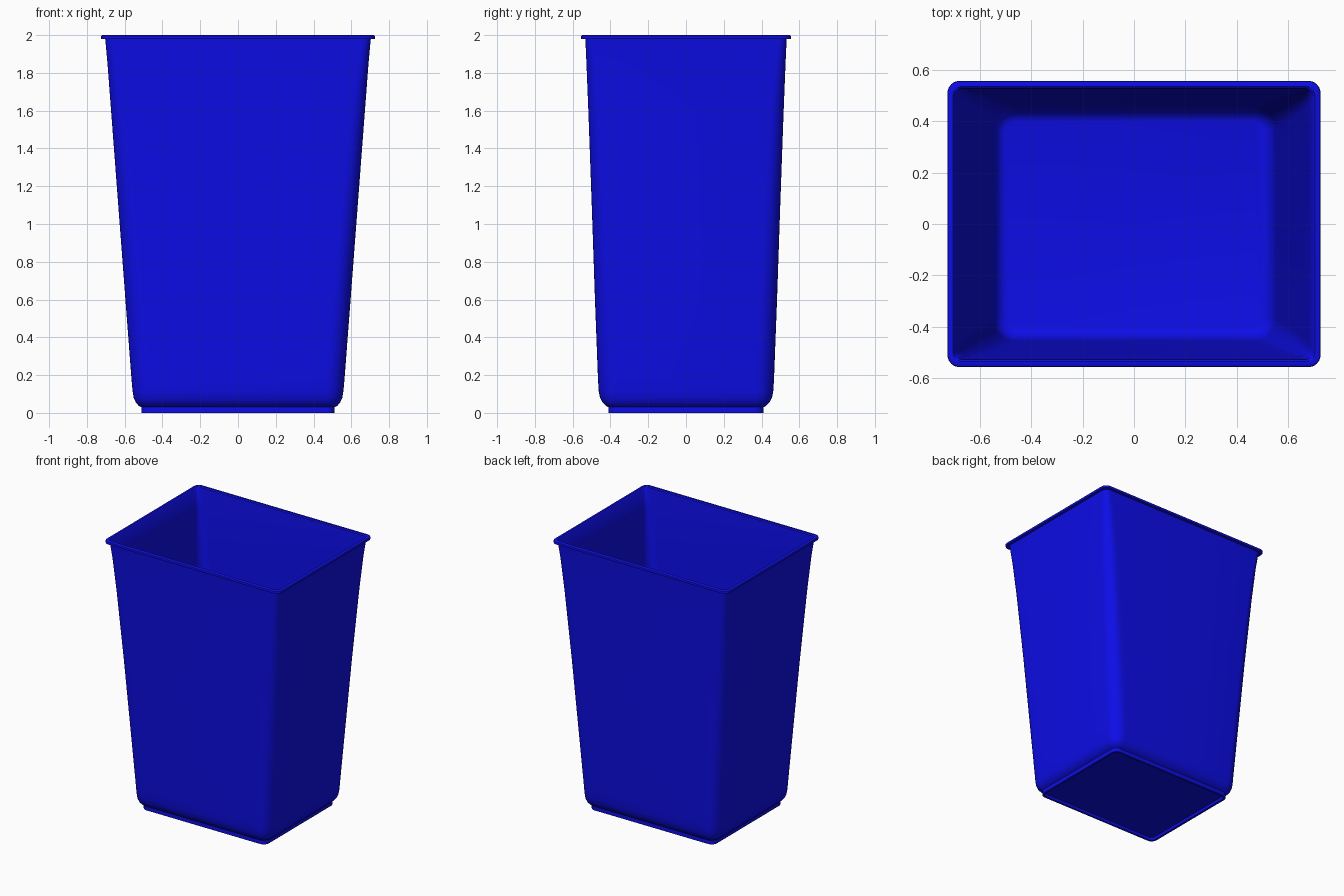
import bpy, bmesh, math

SEG = 8  # segments per rounded corner

# (half width, half depth, z, corner radius) from underside, up outside, down inside
RINGS = [
    # recessed underside and foot ring
    (0.495, 0.395, 0.022, 0.030), (0.495, 0.395, 0.0, 0.030),
    (0.512, 0.410, 0.0, 0.045), (0.512, 0.410, 0.030, 0.045),
    # rounded lower edge of the body
    (0.526, 0.425, 0.038, 0.058), (0.541, 0.442, 0.055, 0.073),
    (0.552, 0.455, 0.080, 0.085), (0.558, 0.462, 0.115, 0.093),
    (0.564, 0.466, 0.180, 0.098),
    # tapered wall
    (0.596, 0.482, 0.6, 0.095), (0.634, 0.499, 1.1, 0.088),
    (0.672, 0.517, 1.6, 0.072), (0.691, 0.527, 1.85, 0.055),
    (0.703, 0.533, 1.980, 0.040),
    # rim
    (0.724, 0.555, 1.980, 0.045), (0.726, 0.557, 1.988, 0.047),
    (0.724, 0.555, 1.996, 0.045), (0.718, 0.549, 2.0, 0.040),
    (0.704, 0.535, 2.0, 0.036), (0.698, 0.528, 1.993, 0.034),
    # inside wall
    (0.681, 0.517, 1.85, 0.045), (0.662, 0.507, 1.6, 0.062),
    (0.624, 0.489, 1.1, 0.078), (0.586, 0.472, 0.6, 0.085),
    (0.554, 0.456, 0.180, 0.088), (0.548, 0.452, 0.115, 0.083),
    (0.542, 0.445, 0.085, 0.077), (0.531, 0.432, 0.062, 0.066),
    (0.516, 0.415, 0.047, 0.052), (0.500, 0.400, 0.042, 0.040),
]


def ring(bm, hx, hy, z, r):
    verts = []
    for q, (sx, sy) in enumerate([(1, 1), (-1, 1), (-1, -1), (1, -1)]):
        for i in range(SEG + 1):
            a = (q + i / SEG) * math.pi / 2
            verts.append(bm.verts.new((sx * (hx - r) + r * math.cos(a),
                                       sy * (hy - r) + r * math.sin(a), z)))
    return verts


# Loft the bin as one continuous thin shell
bm = bmesh.new()
loops = [ring(bm, *p) for p in RINGS]
for a, b in zip(loops, loops[1:]):
    n = len(a)
    for i in range(n):
        j = (i + 1) % n
        bm.faces.new((a[i], a[j], b[j], b[i]))
bm.faces.new(list(reversed(loops[0])))
bm.faces.new(loops[-1])
bmesh.ops.recalc_face_normals(bm, faces=bm.faces)
mesh = bpy.data.meshes.new("waste_bin")
bm.to_mesh(mesh)
bm.free()

waste_bin = bpy.data.objects.new("waste_bin", mesh)
bpy.context.collection.objects.link(waste_bin)
bpy.context.view_layer.objects.active = waste_bin
waste_bin.select_set(True)
bpy.ops.object.shade_smooth_by_angle(angle=math.radians(40))

# Blue plastic
mat = bpy.data.materials.new("blue_plastic")
mat.diffuse_color = (0.004, 0.004, 0.8, 1)
mesh.materials.append(mat)
